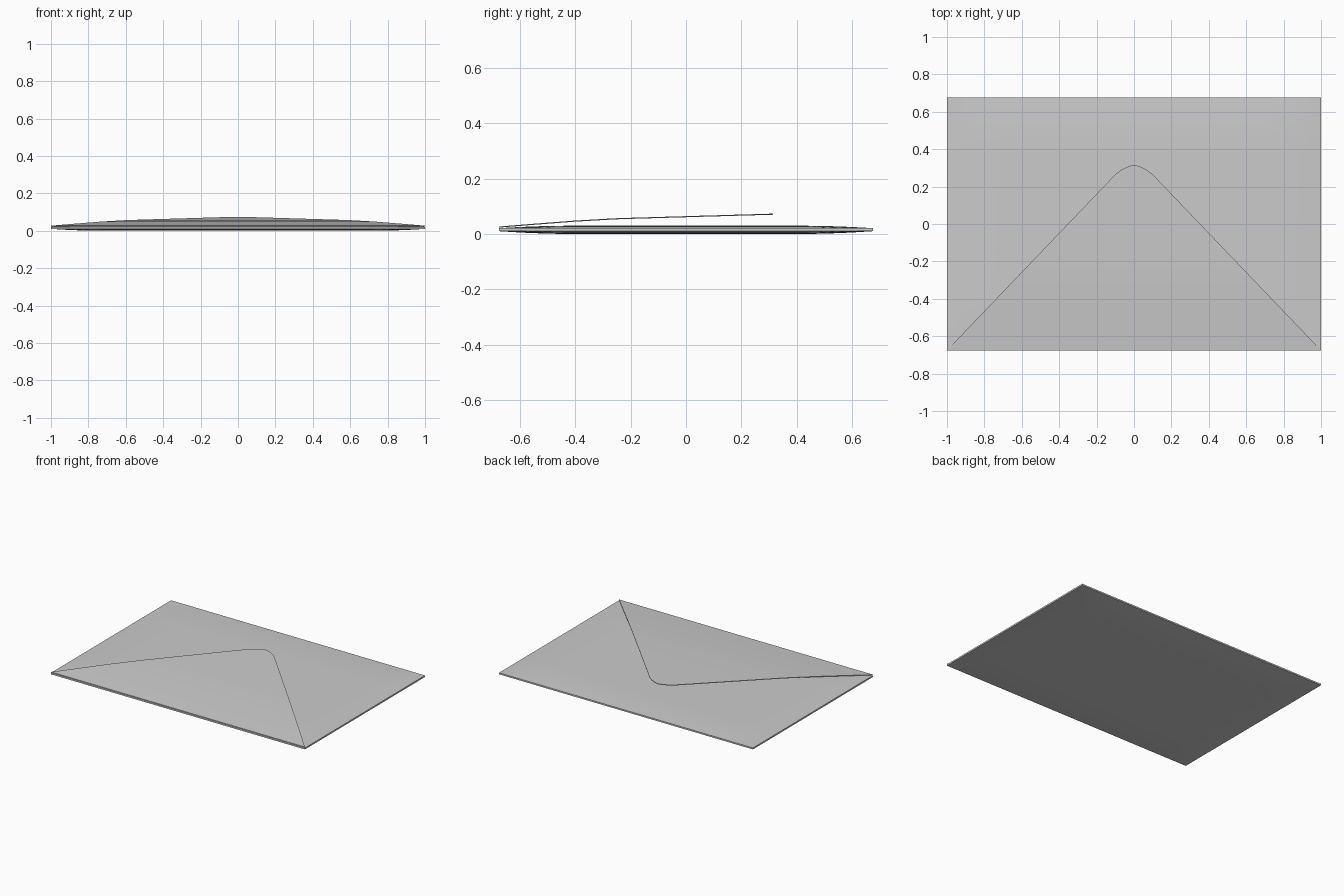
import bpy, bmesh

if "Cube" in bpy.data.objects:
    bpy.data.objects.remove(bpy.data.objects["Cube"])

W, D = 1.0, 0.675


def make_object(name, bm):
    bmesh.ops.remove_doubles(bm, verts=bm.verts, dist=1e-5)
    bmesh.ops.recalc_face_normals(bm, faces=bm.faces)
    mesh = bpy.data.meshes.new(name)
    bm.to_mesh(mesh)
    bm.free()
    ob = bpy.data.objects.new(name, mesh)
    bpy.context.collection.objects.link(ob)
    for o in bpy.context.selected_objects:
        o.select_set(False)
    ob.select_set(True)
    bpy.context.view_layer.objects.active = ob
    bpy.ops.object.shade_smooth_by_angle(angle=0.6)
    return ob


def skin(bm, rows):
    """Two layers of point rows (upper, lower) joined into a closed shell."""
    layers = [[[bm.verts.new(p) for p in row] for row in layer] for layer in rows]
    ni, nj = len(rows[0]), len(rows[0][0])
    for g in layers:
        for i in range(ni - 1):
            for j in range(nj - 1):
                bm.faces.new((g[i][j], g[i][j + 1], g[i + 1][j + 1], g[i + 1][j]))
    rim = ([(0, j) for j in range(nj)] + [(i, nj - 1) for i in range(1, ni)]
           + [(ni - 1, j) for j in range(nj - 2, -1, -1)]
           + [(i, 0) for i in range(ni - 2, 0, -1)])
    t, b = layers
    for (i, j), (k, l) in zip(rim, rim[1:] + rim[:1]):
        bm.faces.new((t[i][j], b[i][j], b[k][l], t[k][l]))


def ease(d, width):
    u = min(1.0, max(0.0, d / width))
    return 1 - (1 - u) ** 2


def interp(pts, t):
    for (a, va), (b, vb) in zip(pts, pts[1:]):
        if t <= b:
            return va + (vb - va) * (t - a) / (b - a)
    return pts[-1][1]


# Envelope pouch: thin pillow with a straight rectangular rim
steps = [0, .05, .1, .15, .2, .25, .3]
xs = [-W + s for s in steps] + [-.35, 0, .35] + [W - s for s in reversed(steps)]
ys = [-D + s for s in steps] + [0] + [D - s for s in reversed(steps)]


def pouch_layer(rim_z, mid_z):
    return [[(x, y, rim_z + (mid_z - rim_z) * ease(W - abs(x), .28) * ease(D - abs(y), .28))
             for x in xs] for y in ys]


bm = bmesh.new()
skin(bm, (pouch_layer(.021, .03), pouch_layer(.01, 0)))
make_object("envelope_pouch", bm)

# Flap: hinged at the front edge, lifted slightly, with a rounded tip
outline = [(-D, 1.0), (.22, .143), (.265, .1), (.29, .067), (.306, .035), (.313, .015), (.315, .003)]
height = [(-D, .023), (-.55, .033), (-.4, .0445), (-.25, .053), (-.1, .0575), (.315, .0695)]
fy = [-D, -.61, -.55, -.47, -.4, -.32, -.25, -.17, -.1, .05, .15, .22, .265, .29, .306, .313, .315]
cols = [c / 8 for c in range(-8, 9)]


def flap_layer(lift):
    return [[(c * interp(outline, y), y, interp(height, y) + lift) for c in cols] for y in fy]


bm = bmesh.new()
skin(bm, (flap_layer(.004), flap_layer(0)))
make_object("envelope_flap", bm)
